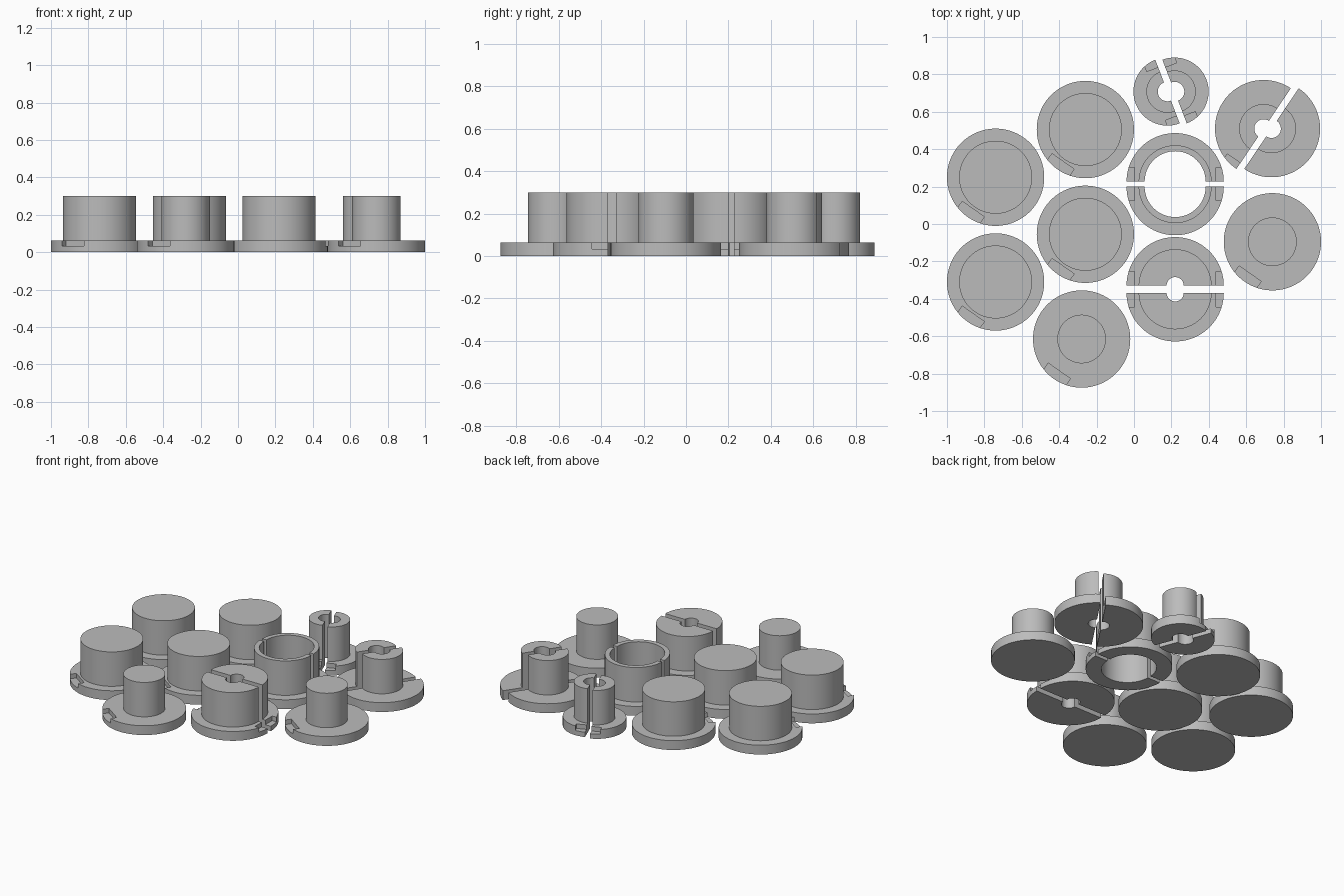
import bpy, bmesh
from math import cos, sin, radians
from mathutils import Matrix, Vector

if "Cube" in bpy.data.objects:
    bpy.data.objects.remove(bpy.data.objects["Cube"])

FLANGE, HEIGHT, FLOOR = 0.064, 0.3, 0.033
SIDES = 96

grey = bpy.data.materials.new("plain grey")
grey.use_nodes = True
colour = (0.5, 0.5, 0.5, 1)
grey.diffuse_color = colour
grey.node_tree.nodes["Principled BSDF"].inputs["Base Color"].default_value = colour


def new_object(name, bm):
    mesh = bpy.data.meshes.new(name)
    bm.to_mesh(mesh)
    bm.free()
    obj = bpy.data.objects.new(name, mesh)
    bpy.context.scene.collection.objects.link(obj)
    return obj


def lathe(rim, boss, bore):
    """Stepped bushing turned about the z axis, solid when bore is zero."""
    bm = bmesh.new()
    profile = [(bore, 0), (rim, 0), (rim, FLANGE), (boss, FLANGE), (boss, HEIGHT), (bore, HEIGHT)]
    verts = [bm.verts.new((r, 0, z)) for r, z in profile]
    edges = [bm.edges.new(pair) for pair in zip(verts, verts[1:])]
    if bore:
        edges.append(bm.edges.new((verts[-1], verts[0])))
    bmesh.ops.spin(bm, geom=verts + edges, cent=(0, 0, 0), axis=(0, 0, 1),
                   angle=radians(360), steps=SIDES)
    bmesh.ops.remove_doubles(bm, verts=bm.verts[:], dist=1e-5)
    bmesh.ops.recalc_face_normals(bm, faces=bm.faces[:])
    return bm


def cut_notch(obj, angle, inner, start, end):
    """Recess in the flange top: inner is its depth line, start/end its sideways span."""
    bm = bmesh.new()
    depth, tall = 0.15, 0.06
    place = (Matrix.Rotation(radians(angle), 4, 'Z')
             @ Matrix.Translation((inner + depth / 2, (start + end) / 2, FLOOR + tall / 2))
             @ Matrix.Diagonal((depth, end - start, tall, 1)))
    bmesh.ops.create_cube(bm, size=1, matrix=place)
    cutter = new_object("notch_cutter", bm)
    cutter.hide_render = True
    mod = obj.modifiers.new("notch", 'BOOLEAN')
    mod.operation, mod.solver, mod.object = 'DIFFERENCE', 'EXACT', cutter
    bpy.context.view_layer.update()
    result = bpy.data.meshes.new_from_object(
        obj.evaluated_get(bpy.context.evaluated_depsgraph_get()))
    obj.modifiers.clear()
    obj.data = result
    bpy.data.objects.remove(cutter)


def finish(obj, x, y):
    obj.location = (x, y, 0)
    obj.data.materials.clear()
    obj.data.materials.append(grey)
    for face in obj.data.polygons:
        face.use_smooth = True
        face.material_index = 0
    obj.data.set_sharp_from_angle(angle=radians(30))


def plug(name, x, y, boss):
    obj = new_object(name, lathe(0.26, boss, 0))
    cut_notch(obj, 235, 0.208, -0.072, 0.072)
    finish(obj, x, y)


def half(name, x, y, rim, boss, bore, split, side, notches):
    """Half bushing on one side of a split line; notches are (end, inner, width)."""
    bm = lathe(rim, boss, bore)
    a = radians(split)
    normal = Vector((-sin(a), cos(a), 0)) * side
    bmesh.ops.bisect_plane(bm, geom=bm.verts[:] + bm.edges[:] + bm.faces[:], dist=1e-5,
                           plane_co=(0, 0, 0), plane_no=normal, clear_inner=True)
    bmesh.ops.holes_fill(bm, edges=[e for e in bm.edges if e.is_boundary], sides=0)
    bmesh.ops.recalc_face_normals(bm, faces=bm.faces[:])
    obj = new_object(name, bm)
    for end, inner, width in notches:
        # the kept side is mirrored when looking from the far end
        sign = side * end
        low, high = sorted((-0.03 * sign, width * sign))
        cut_notch(obj, split + (0 if end > 0 else 180), inner, low, high)
    finish(obj, x, y)


# Solid plugs
for i, (x, y) in enumerate([(-0.74, 0.25), (-0.26, 0.505), (-0.74, -0.31), (-0.26, -0.055)]):
    plug(f"wide_plug_{i + 1}", x, y, 0.195)
plug("narrow_plug_1", -0.28, -0.615, 0.13)
plug("narrow_plug_2", 0.74, -0.095, 0.13)

# Split bushings
for side, label in ((1, "a"), (-1, "b")):
    pair = [(1, 0.218, 0.075), (-1, 0.218, 0.075)]
    half("ring_half_" + label, 0.22, 0.213 + 0.013 * side, 0.26, 0.195, 0.163, 0, side, pair)
    half("wide_bushing_half_" + label, 0.22, -0.349 + 0.019 * side, 0.26, 0.195, 0.046,
         0, side, pair)
    small = [(1, 0.14, 0.065), (-1, 0.14, 0.065)]
    half("small_bushing_half_" + label, 0.198 - 0.019 * side, 0.708, 0.182, 0.113, 0.052,
         111, side, small)
    single = [(-1, 0.222, 0.085)] if side > 0 else []
    half("narrow_bushing_half_" + label, 0.714 - 0.021 * side, 0.51, 0.26, 0.131, 0.05,
         56, side, single)
